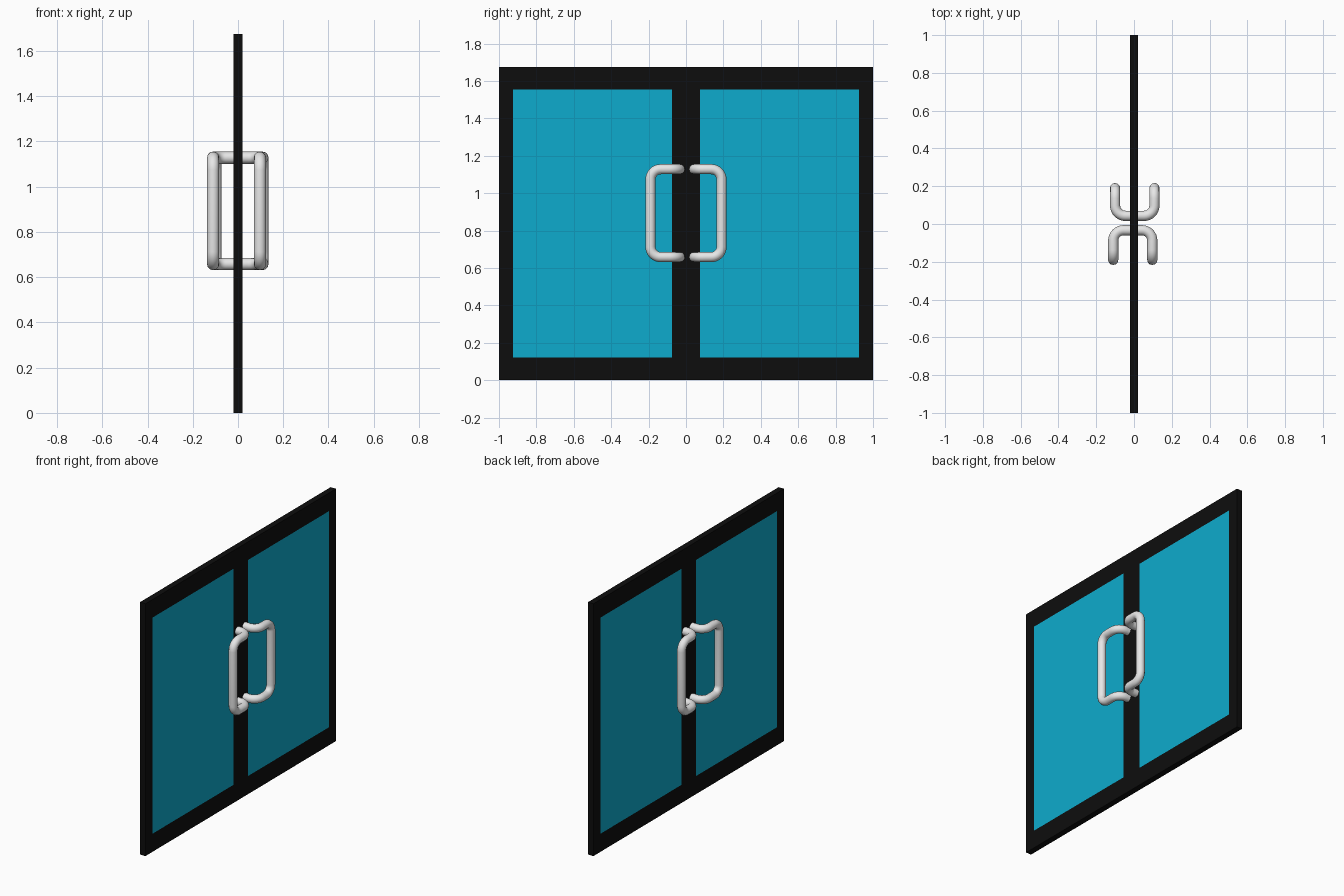
import bpy, bmesh
from mathutils import Vector

cube = bpy.data.objects.get("Cube")
if cube:
    bpy.data.objects.remove(cube)


def material(name, rgb, roughness=0.5):
    m = bpy.data.materials.new(name)
    m.use_nodes = True
    m.diffuse_color = (*rgb, 1)
    bsdf = m.node_tree.nodes["Principled BSDF"]
    bsdf.inputs["Base Color"].default_value = (*rgb, 1)
    bsdf.inputs["Roughness"].default_value = roughness
    return m


black = material("black_frame", (0.004, 0.004, 0.004))
blue = material("blue_glass", (0.004, 0.41, 0.61))
grey = material("light_grey_metal", (0.8, 0.8, 0.8))

HEIGHT, THICK = 1.675, 0.04
STILE, RAIL = 0.075, 0.12


def add_object(name, data, mats):
    ob = bpy.data.objects.new(name, data)
    bpy.context.collection.objects.link(ob)
    for m in mats:
        data.materials.append(m)
    return ob


# Door leaf: a slab cut along the frame lines, glass flush with the frame
def door(name, y0, y1):
    bm = bmesh.new()
    bmesh.ops.create_cube(bm, size=1)
    bmesh.ops.scale(bm, vec=(THICK, y1 - y0, HEIGHT), verts=bm.verts)
    bmesh.ops.translate(bm, vec=(0, (y0 + y1) / 2, HEIGHT / 2), verts=bm.verts)
    cuts = [((0, y, 0), (0, 1, 0)) for y in (y0 + STILE, y1 - STILE)]
    cuts += [((0, 0, z), (0, 0, 1)) for z in (RAIL, HEIGHT - RAIL)]
    for co, no in cuts:
        geom = bm.verts[:] + bm.edges[:] + bm.faces[:]
        bmesh.ops.bisect_plane(bm, geom=geom, plane_co=co, plane_no=no)
    bm.normal_update()
    for f in bm.faces:
        c = f.calc_center_median()
        in_pane = y0 + STILE < c.y < y1 - STILE and RAIL < c.z < HEIGHT - RAIL
        f.material_index = int(in_pane and abs(f.normal.x) > 0.5)
    me = bpy.data.meshes.new(name)
    bm.to_mesh(me)
    bm.free()
    add_object(name, me, [black, blue])


# Round every corner of a closed path with a short arc
def fillet(corners, radius, steps=8):
    pts = []
    for i, p in enumerate(corners):
        a = (corners[i - 1] - p).normalized()
        b = (corners[(i + 1) % len(corners)] - p).normalized()
        centre = p + (a + b) * radius
        for k in range(steps + 1):
            d = (-b).lerp(-a, k / steps) if steps < 2 else (-b).slerp(-a, k / steps)
            pts.append(centre + d * radius)
    return pts


# Pull handle: one bent tube that passes through the door to both faces
def handle(name, x0, x1, y_in, y_out, z0=0.658, z1=1.128):
    corners = [Vector(c) for c in (
        (x0, y_in, z1), (x1, y_in, z1), (x1, y_out, z1), (x1, y_out, z0),
        (x1, y_in, z0), (x0, y_in, z0), (x0, y_out, z0), (x0, y_out, z1))]
    # The lower and upper bars each cross the door
    pts = fillet(corners, 0.055)
    cu = bpy.data.curves.new(name, "CURVE")
    cu.dimensions = "3D"
    cu.bevel_depth = 0.027
    cu.bevel_resolution = 4
    sp = cu.splines.new("POLY")
    sp.points.add(len(pts) - 1)
    for point, co in zip(sp.points, pts):
        point.co = (*co, 1)
    sp.use_cyclic_u = True
    sp.use_smooth = True
    add_object(name, cu, [grey])


door("right_door", -1, 0)
door("left_door", 0, 1)
handle("right_handle", -0.11, 0.097, -0.033, -0.19)
handle("left_handle", -0.1, 0.108, 0.043, 0.19)
